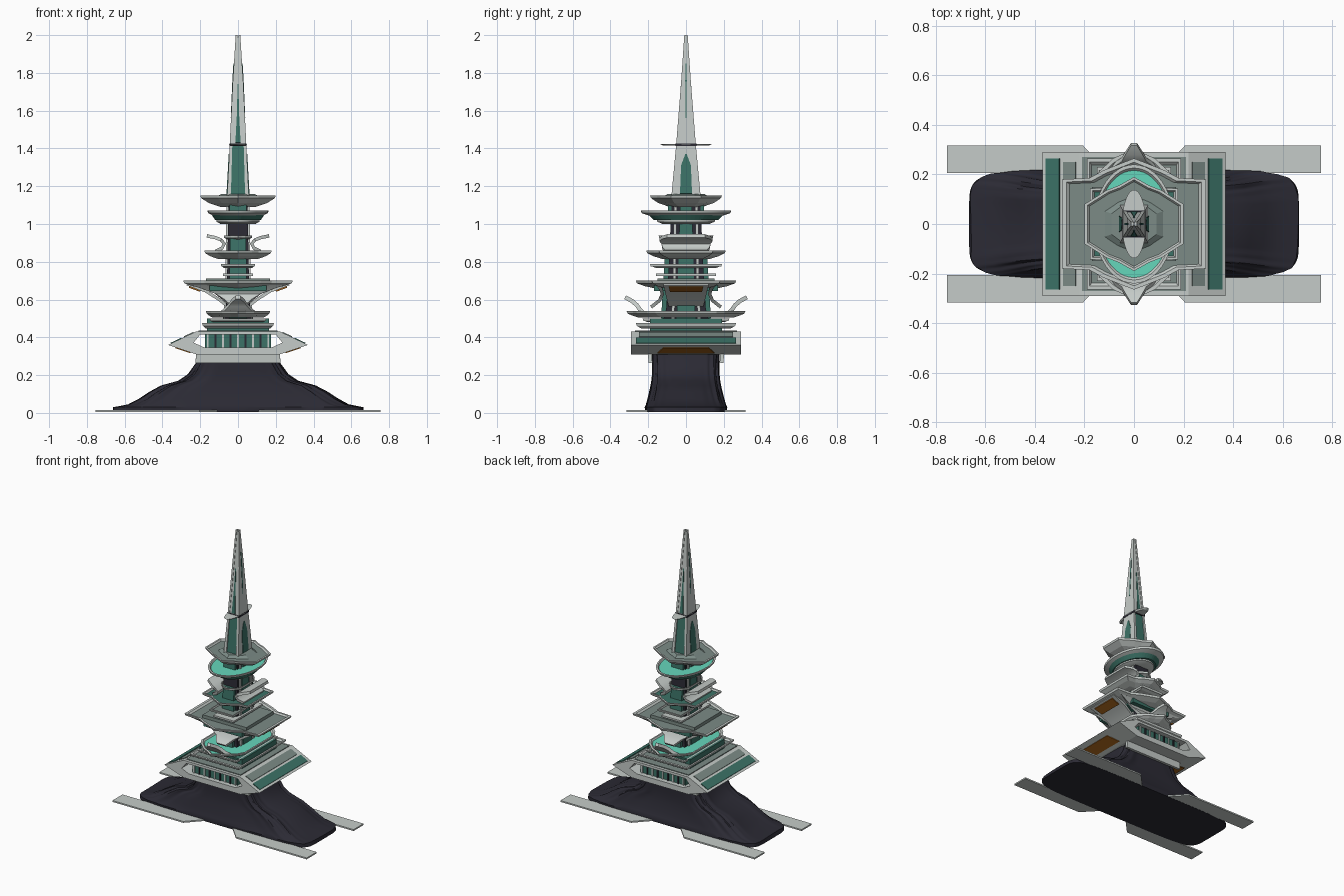
import bpy, bmesh, math

if "Cube" in bpy.data.objects:
    bpy.data.objects.remove(bpy.data.objects["Cube"])

def mat(name, r, g, b):
    m = bpy.data.materials.new(name)
    m.diffuse_color = (r, g, b, 1)
    m.use_nodes = True
    m.node_tree.nodes["Principled BSDF"].inputs["Base Color"].default_value = m.diffuse_color
    return m

PALE = mat("pale_metal", 0.56, 0.60, 0.58)
GREY = mat("roof_grey_green", 0.20, 0.26, 0.24)
TEAL = mat("teal_glass", 0.045, 0.17, 0.135)
AQUA = mat("aqua_glass", 0.13, 0.68, 0.50)
DARK = mat("dark_rock", 0.024, 0.023, 0.034)
AMBER = mat("amber_panel", 0.33, 0.11, 0.01)

def finish(name, bm, mats, smooth=False):
    bmesh.ops.recalc_face_normals(bm, faces=bm.faces)
    me = bpy.data.meshes.new(name)
    bm.to_mesh(me)
    bm.free()
    for m in mats:
        me.materials.append(m)
    ob = bpy.data.objects.new(name, me)
    bpy.context.collection.objects.link(ob)
    if smooth:
        bpy.ops.object.select_all(action='DESELECT')
        ob.select_set(True)
        bpy.context.view_layer.objects.active = ob
        bpy.ops.object.shade_smooth_by_angle(angle=math.radians(35))
    return ob

def skin(name, rings, mats, bands=None, top=0, smooth=False):
    """Join equal-length rings of 3D points and cap both ends."""
    bm = bmesh.new()
    vs = [[bm.verts.new(p) for p in r] for r in rings]
    n = len(vs[0])
    for i in range(len(vs) - 1):
        for j in range(n):
            k = (j + 1) % n
            f = bm.faces.new((vs[i][j], vs[i][k], vs[i + 1][k], vs[i + 1][j]))
            f.material_index = bands[i] if bands else 0
    bm.faces.new(vs[0][::-1])
    bm.faces.new(vs[-1]).material_index = top
    return finish(name, bm, mats, smooth)

def loft(name, outline, rings, mats, **kw):
    return skin(name, [[(x * sx, y * sy, z) for x, y in outline] for z, sx, sy in rings], mats, **kw)

def quarter(pts):
    """Mirror an outline quarter (from +x side to +y tip) into a closed outline."""
    q = [p for p in pts if p[0] > 0]
    tip = [p for p in pts if p[0] == 0]
    half = q + tip + [(-x, y) for x, y in q[::-1]]
    ntip = [(0, -y) for _, y in tip]
    return half + [(-x, -y) for x, y in q] + ntip + [(x, -y) for x, y in q[::-1]]

RECT = [(1, -1), (1, 1), (-1, 1), (-1, -1)]
WING = quarter([(1, .68), (.62, .70), (.42, .82), (0, 1)])
POINTED = quarter([(1, .52), (.85, .66), (.5, .84), (.25, .9), (0, 1)])
CROWN = quarter([(1, .42), (.55, .72), (.3, .82), (0, 1)])
OVAL = [(math.cos(a * math.pi / 24), math.sin(a * math.pi / 24)) for a in range(48)]

def tier(name, outline, sx, sy, z0, z1, base, panel, smooth=False):
    """Bowl-shaped deck with a raised pale rim and an inset coloured floor."""
    prof = [(z0, base), (z0 + (z1 - z0) * .35, base + (1 - base) * .6), (z1 - .014, .98),
            (z1, 1), (z1, .94), (z1 - .01, .90)]
    loft(name, outline, [(z, sx * s, sy * s) for z, s in prof], [PALE, panel], top=1, smooth=smooth)

def box(name, x, y, z0, z1, m):
    loft(name, RECT, [(z0, x, y), (z1, x, y)], [m])

def ribbon(name, path, m, axis='y', thick=.012, smooth=True):
    """Bent strip through (offset, z, half width), made on both sides of an axis."""
    for side in (-1, 1):
        rings = []
        for i, (u, z, w) in enumerate(path):
            a, b = path[max(i - 1, 0)], path[min(i + 1, len(path) - 1)]
            du, dz = b[0] - a[0], b[1] - a[1]
            l = math.hypot(du, dz)
            nu, nz = -dz / l * thick / 2, du / l * thick / 2
            q = [(u + nu, -w, z + nz), (u + nu, w, z + nz), (u - nu, w, z - nz), (u - nu, -w, z - nz)]
            rings.append([(p[0] * side, p[1], p[2]) if axis == 'x' else (p[1], p[0] * side, p[2]) for p in q])
        skin(f"{name}_{'right' if side > 0 else 'left'}", rings, [m], smooth=smooth)

# Rock plinth with vertical folds
def rock_ring(z, sx, sy, amp):
    ring = []
    for i in range(120):
        a = 2 * math.pi * i / 120
        c, s = math.cos(a), math.sin(a)
        x = math.copysign(abs(c) ** .3, c)
        y = math.copysign(abs(s) ** .3, s)
        f = 1 + amp * (math.sin(11 * a + 1) + .6 * math.sin(23 * a + z * 9))
        ring.append((x * sx * f, y * sy * f, z))
    return ring

rock = [(0.005, .665, .215, 0), (.03, .66, .218, .004), (.045, .58, .21, .008), (.075, .52, .20, .015),
        (.11, .465, .19, .02), (.145, .40, .182, .022), (.17, .31, .178, .022), (.205, .26, .175, .02),
        (.26, .222, .175, .018), (.315, .205, .178, .01)]
skin("rock_plinth", [rock_ring(*r) for r in rock], [DARK], smooth=True)

# Ground plates at the four corners
for sx in (-1, 1):
    for sy in (-1, 1):
        pl = [(.755, .205), (.755, .316), (.205, .316), (.10, .205)]
        skin("ground_plate", [[(x * sx, y * sy, z) for x, y in pl] for z in (.006, .016)], [PALE])

# Collar under the main deck, front and back
ribbon("collar", [(.188, .265, .225), (.192, .315, .222)], PALE, thick=.02, smooth=False)

# Main deck: hollow six-sided sleeve running front to back
outer = [(-.37, .36), (-.22, .432), (.22, .432), (.37, .36), (.22, .31), (-.22, .31)]
inner = [(-.235, .372), (-.20, .415), (.20, .415), (.235, .372), (.18, .347), (-.18, .347)]
bm = bmesh.new()
o, n = [[[bm.verts.new((x, y, z)) for x, z in poly] for y in (-.29, .29)] for poly in (outer, inner)]
for i in range(6):
    j = (i + 1) % 6
    for q in ((o[0][i], o[0][j], o[1][j], o[1][i]), (n[0][i], n[0][j], n[1][j], n[1][i]),
              (o[0][i], o[0][j], n[0][j], n[0][i]), (o[1][i], o[1][j], n[1][j], n[1][i])):
        bm.faces.new(q)
finish("main_deck", bm, [PALE])
ribbon("deck_side_glass", [(.355, .368, .265), (.30, .395, .265)], TEAL, 'x', .007, False)
ribbon("deck_side_roof", [(.285, .402, .25), (.235, .426, .25)], GREY, 'x', .007, False)
ribbon("deck_amber_panel", [(.25, .319, .15), (.33, .346, .12)], AMBER, 'x', .007, False)
box("deck_roof_panel", .21, .27, .43, .437, GREY)
box("deck_glass_core", .175, .255, .345, .42, TEAL)
for i in range(-4, 5):
    for y in (-.257, .257):
        skin("deck_mullion", [[(i * .04 + x * .005, y + d * .005, z) for x, d in RECT]
                              for z in (.347, .416)], [DARK if i % 2 else PALE])

# Stepped terraces above the deck
box("terrace_glass", .165, .19, .435, .50, TEAL)
tier("terrace_lower", RECT, .19, .265, .448, .475, .9, GREY)
tier("terrace_middle", RECT, .15, .23, .482, .50, .9, TEAL)
tier("pointed_deck", POINTED, .17, .315, .505, .54, .8, AQUA)
ribbon("end_horn", [(.22, .525, .10), (.243, .545, .075), (.26, .57, .05), (.285, .592, .035),
                    (.322, .612, .012)], PALE, thick=.022)

# Wide winged deck with drooping fins
tier("wide_deck", WING, .29, .265, .655, .70, .55, GREY)
box("wide_deck_upper_step", .17, .15, .69, .712, GREY)
box("wide_deck_glass", .15, .17, .645, .675, TEAL)
ribbon("drooping_fin", [(.155, .682, .25), (.135, .66, .185), (.125, .63, .12), (.14, .595, .07),
                        (.185, .56, .035)], PALE, thick=.018)
ribbon("wide_deck_bracket", [(.27, .683, .12), (.17, .645, .11), (.10, .60, .10), (.055, .565, .09)], PALE, 'x', .016)
ribbon("wide_deck_amber", [(.26, .667, .09), (.20, .645, .085)], AMBER, 'x', .008, False)

# Middle decks
tier("slim_deck", RECT, .09, .19, .768, .788, .85, GREY)
box("slim_deck_lower", .08, .16, .725, .737, PALE)
tier("middle_deck", WING, .178, .21, .815, .86, .6, TEAL)
ribbon("curled_wing", [(.12, .855, .11), (.085, .872, .125), (.072, .895, .13), (.09, .916, .14),
                       (.12, .928, .13), (.165, .937, .10)], PALE, 'x', .018)
tier("upper_ledge", POINTED, .075, .145, .915, .94, .7, GREY)

# Upper oval and crown decks
tier("small_oval_deck", OVAL, .115, .155, 1.00, 1.025, .8, GREY, True)
tier("oval_deck", OVAL, .162, .24, 1.035, 1.072, .65, AQUA, True)
loft("oval_deck_glass", OVAL, [(1.02, .12, .17), (1.05, .14, .2)], [TEAL])
tier("crown_deck", CROWN, .2, .19, 1.09, 1.152, .45, GREY)
loft("crown_step", CROWN, [(1.135, .13, .13), (1.158, .09, .10)], [GREY])

# Central shaft with glazed strips and pale corner ribs
loft("shaft", RECT, [(.42, .085, .14), (.55, .065, .105), (.70, .058, .095), (1.14, .05, .075)], [DARK])
for lo, hi in ((.50, .93), (1.0, 1.14)):
    ribbon("front_glazing", [(.143 - .062 * lo, lo, .048), (.143 - .062 * hi, hi, .042)], TEAL, thick=.04, smooth=False)
ribbon("side_glazing", [(.074, .5, .05), (.06, .66, .045), (.053, 1.14, .03)], TEAL, 'x', .012, False)
for sx in (-1, 1):
    for sy in (-1, 1):
        skin("corner_rib", [[(sx * px + x * .008, sy * py + y * .008, z) for x, y in RECT]
                            for px, py, z in ((.07, .07, .50), (.06, .062, .68), (.052, .055, 1.14))], [PALE])

# Spire: two tapering side blades, glazed lower core, pale upper core
for s in (-1, 1):
    skin("spire_blade", [[(s * a, -w, z), (s * b, -w, z), (s * b, w, z), (s * a, w, z)]
         for z, a, b, w in ((1.14, .038, .058, .078), (1.42, .030, .044, .052), (1.75, .014, .028, .026),
                            (2.0, .002, .012, .009))], [PALE])
loft("spire_glass", RECT, [(1.14, .042, .07), (1.42, .034, .046)], [TEAL])
loft("spire_core", RECT, [(1.42, .034, .049), (1.75, .018, .023), (1.99, .006, .007)], [PALE])
ribbon("spire_side_slit", [(.058, 1.16, .032), (.0495, 1.31, .026), (.0465, 1.37, .004)], TEAL, 'x', .006, False)
ribbon("spire_upper_slit", [(.0355, 1.56, .003), (.027, 1.76, .004), (.0215, 1.85, .002)], TEAL, 'x', .006, False)
ribbon("spire_front_slit", [(.048, 1.43, .014), (.036, 1.58, .006), (.024, 1.74, .002)], TEAL, 'y', .006, False)
loft("spire_ledge", OVAL, [(1.415, .042, .12), (1.424, .048, .138)], [PALE])
loft("spire_band", RECT, [(1.412, .046, .055), (1.426, .046, .055)], [DARK])
